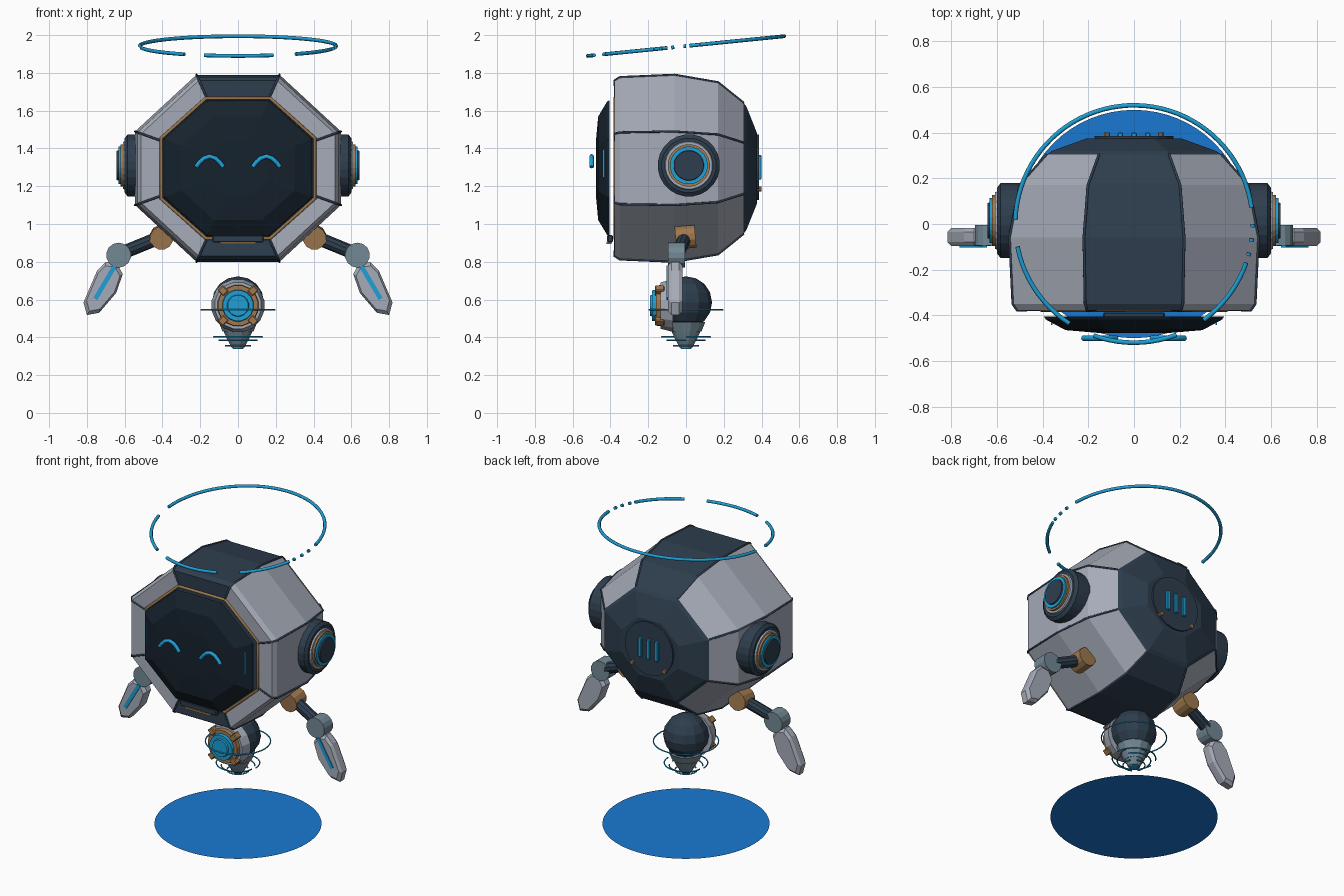
import bpy, bmesh, math
from math import sin, cos, pi, radians
from mathutils import Vector

if "Cube" in bpy.data.objects:
    bpy.data.objects.remove(bpy.data.objects["Cube"])


def mat(name, r, g, b):
    m = bpy.data.materials.new(name)
    m.diffuse_color = (r, g, b, 1)
    m.use_nodes = True
    m.node_tree.nodes["Principled BSDF"].inputs["Base Color"].default_value = m.diffuse_color
    return m


LIGHT = mat("light_shell", .38, .41, .48)
DARK = mat("dark_shell", .027, .048, .076)
GLASS = mat("visor_glass", .008, .016, .026)
CYAN = mat("cyan_glow", .013, .35, .68)
COPPER = mat("copper", .35, .19, .075)
STEEL = mat("steel", .17, .25, .30)
BLUE = mat("ground_glow", .01, .19, .65)


def finish(name, bm, *mats):
    bmesh.ops.recalc_face_normals(bm, faces=bm.faces)
    me = bpy.data.meshes.new(name)
    bm.to_mesh(me)
    bm.free()
    ob = bpy.data.objects.new(name, me)
    bpy.context.collection.objects.link(ob)
    for m in mats:
        me.materials.append(m)
    return ob


def loft(name, rings, mats, pick=lambda band, side: 0, caps=(0, 0)):
    """Skin a list of equal-length point rings, with a cap at both ends."""
    bm = bmesh.new()
    vs = [[bm.verts.new(p) for p in ring] for ring in rings]
    n = len(vs[0])
    for b in range(len(vs) - 1):
        for i in range(n):
            j = (i + 1) % n
            f = bm.faces.new((vs[b][i], vs[b][j], vs[b + 1][j], vs[b + 1][i]))
            f.material_index = pick(b, i)
    for ring, c in ((vs[0], caps[0]), (vs[-1], caps[1])):
        bm.faces.new(ring).material_index = c
    return finish(name, bm, *mats)


def cyl(name, a, b, r1, m, r2=None, n=24):
    a, b = Vector(a), Vector(b)
    q = (b - a).to_track_quat('Z', 'Y')
    circ = lambda c, r: [c + q @ Vector((r * cos(2 * pi * (i + .5) / n), r * sin(2 * pi * (i + .5) / n), 0))
                         for i in range(n)]
    return loft(name, [circ(a, r1), circ(b, r1 if r2 is None else r2)], [m])


def box(name, c, size, m, bevel=0):
    bm = bmesh.new()
    bmesh.ops.create_cube(bm, size=1)
    bmesh.ops.scale(bm, vec=size, verts=bm.verts)
    bmesh.ops.translate(bm, vec=c, verts=bm.verts)
    if bevel:
        bmesh.ops.bevel(bm, geom=bm.edges[:], offset=bevel, segments=1, affect='EDGES')
    return finish(name, bm, m)


def tube(name, pts, r, m, cyclic=False):
    cu = bpy.data.curves.new(name, 'CURVE')
    cu.dimensions = '3D'
    cu.bevel_depth, cu.bevel_resolution, cu.use_fill_caps = r, 2, True
    sp = cu.splines.new('POLY')
    sp.points.add(len(pts) - 1)
    for p, co in zip(sp.points, pts):
        p.co = (*co, 1)
    sp.use_cyclic_u = cyclic
    cu.materials.append(m)
    ob = bpy.data.objects.new(name, cu)
    bpy.context.collection.objects.link(ob)
    return ob


def arc(name, c, r, a0, a1, t, m, tilt=0):
    n = max(3, int((a1 - a0) / 4))
    pts = []
    for i in range(n + 1):
        a = radians(a0 + (a1 - a0) * i / n)
        pts.append((c[0] + r * cos(a), c[1] + r * sin(a), c[2] + tilt * r * sin(a)))
    return tube(name, pts, t, m)


# head shell: octagon rings lofted front to back
CZ = 1.295
OCT = [(.545, -.195), (.545, .195), (.22, .495), (-.22, .495),
       (-.545, .195), (-.545, -.195), (-.22, -.495), (.22, -.495)]


def octring(s, y):
    return [(x * s, y, CZ + z * s) for x, z in OCT]


SHELL = [(.76, -.375), (.94, -.378), (.975, -.35), (1, -.06), (.92, .17), (.7, .305), (.66, .32), (.38, .375)]
loft("head_shell", [octring(s, y) for s, y in SHELL], [LIGHT, DARK],
     lambda b, i: 1 if i in (2, 6) or b >= 5 else 0, (1, 1))

# panel seams along the octagon corners
for i in range(8):
    tube(f"head_seam_{i}", [octring(s, y)[i] for s, y in SHELL[:6]], .006, DARK)

# floating faceted visor with copper trim
VIS = [(.395, -.155), (.395, .155), (.165, .36), (-.165, .36),
       (-.395, .155), (-.395, -.155), (-.165, -.36), (.165, -.36)]
vring = lambda s, y: [(x * s, y, CZ + z * s) for x, z in VIS]
loft("visor", [vring(1, -.405), vring(.98, -.418), vring(.76, -.465), vring(.4, -.477)], [GLASS])
tube("visor_trim", vring(1.03, -.376), .009, COPPER, True)

# chin piece
box("chin_bar", (0, -.402, .922), (.27, .03, .04), DARK, .006)
box("chin_strip", (0, -.408, .9), (.19, .026, .012), COPPER)

# back panel with vents
cyl("back_panel", (0, .35, 1.3), (0, .386, 1.3), .175, DARK)
for k in (-1, 0, 1):
    box("back_vent", (k * .06, .39, 1.3), (.025, .02, .13), CYAN, .004)

for s, side in ((1, "right"), (-1, "left")):
    # smiling eye and visor edge light
    eye = [(-.072, 1.302), (-.055, 1.325), (-.03, 1.348), (0, 1.358), (.03, 1.348), (.055, 1.325), (.072, 1.302)]
    tube(f"eye_{side}", [(s * .15 + x, -.5, z) for x, z in eye], .012, CYAN)
    box(f"visor_light_{side}", (s * .36, -.437, 1.32), (.006, .012, .15), CYAN)
    cyl(f"back_bolt_{side}", (s * .118, .375, 1.185), (s * .118, .4, 1.185), .013, COPPER, n=10)

    # ear stack
    for nm, x0, x1, r0, r1, m in (("base", .48, .585, .165, .165, DARK), ("base_rim", .585, .6, .165, .145, DARK),
                                  ("plate", .59, .61, .132, .125, LIGHT), ("trim", .6, .623, .112, .112, COPPER),
                                  ("glow", .61, .633, .1, .1, CYAN), ("cap", .62, .642, .083, .078, DARK)):
        cyl(f"ear_{nm}_{side}", (s * x0, .015, 1.31), (s * x1, .015, 1.31), r0, m, r1)

    # arm: shoulder, upper arm, elbow
    cyl(f"shoulder_{side}", (s * .405, -.055, .925), (s * .405, .05, .935), .062, COPPER, n=12)
    cyl(f"upper_arm_{side}", (s * .41, -.005, .93), (s * .63, -.045, .84), .036, DARK, n=10)
    cyl(f"elbow_{side}", (s * .632, -.095, .835), (s * .632, -.005, .835), .066, STEEL, n=14)

    # paddle hand with glowing strip
    hand = [(.64, .79), (.61, .735), (.645, .635), (.735, .53), (.80, .518), (.818, .585), (.745, .755), (.70, .80)]
    hc = (.71, .66)
    hr = lambda k, y: [(s * (hc[0] + (x - hc[0]) * k), y, hc[1] + (z - hc[1]) * k) for x, z in hand]
    loft(f"hand_{side}", [hr(.85, -.096), hr(1, -.078), hr(1, -.036), hr(.85, -.018)], [LIGHT])
    strip = [(.643, .77), (.665, .78), (.765, .61), (.745, .597)]
    loft(f"hand_strip_{side}", [[(s * x, y, z) for x, z in strip] for y in (-.102, -.09)], [CYAN])

# small orb below the head
bm = bmesh.new()
bmesh.ops.create_uvsphere(bm, u_segments=12, v_segments=8, radius=.138)
bmesh.ops.translate(bm, vec=(0, 0, .585), verts=bm.verts)
finish("orb", bm, DARK)
for nm, y0, y1, r0, r1, m in (("collar", -.07, -.135, .142, .125, LIGHT), ("bezel", -.125, -.16, .112, .108, COPPER),
                              ("lens", -.15, -.18, .086, .082, CYAN), ("lens_core", -.17, -.19, .062, .055, CYAN)):
    cyl(f"orb_{nm}", (0, y0, .568), (0, y1, .568), r0, m, r1, 16)
for k in range(4):
    tab = box(f"orb_tab_{k}", (0, 0, 0), (.045, .05, .04), COPPER, .005)
    a = radians(45 + 90 * k)
    tab.location = (.112 * cos(a), -.14, .568 + .112 * sin(a))
    tab.rotation_euler = (0, -a, 0)

# thruster nozzle and its rings
cyl("nozzle_upper", (0, 0, .48), (0, 0, .43), .105, STEEL, .085, 12)
cyl("nozzle_middle", (0, 0, .43), (0, 0, .385), .078, STEEL, .058, 12)
cyl("nozzle_lower", (0, 0, .385), (0, 0, .345), .055, STEEL, .035, 12)
cyl("nozzle_glow", (0, 0, .35), (0, 0, .338), .032, CYAN, .028, 12)
arc("orb_orbit", (0, 0, .545), .195, 0, 360, .004, CYAN)
for k, (z, r) in enumerate(((.402, .13), (.385, .1), (.355, .066))):
    for h in range(2):
        arc(f"thrust_ring_{k}_{h}", (0, 0, z), r, 180 * h + 30 * k, 180 * h + 30 * k + 150, .004, CYAN)

# tilted broken halo
for k, (a0, a1) in enumerate(((8, 178), (191, 237), (250, 291), (306, 341), (344.5, 346), (351.5, 353), (358.5, 360))):
    arc(f"halo_{k}", (0, 0, 1.942), .52, a0, a1, .01, CYAN, .1)

# flat glow disc on the ground
bm = bmesh.new()
bmesh.ops.create_circle(bm, cap_ends=True, segments=64, radius=.5)
finish("ground_disc", bm, BLUE)
